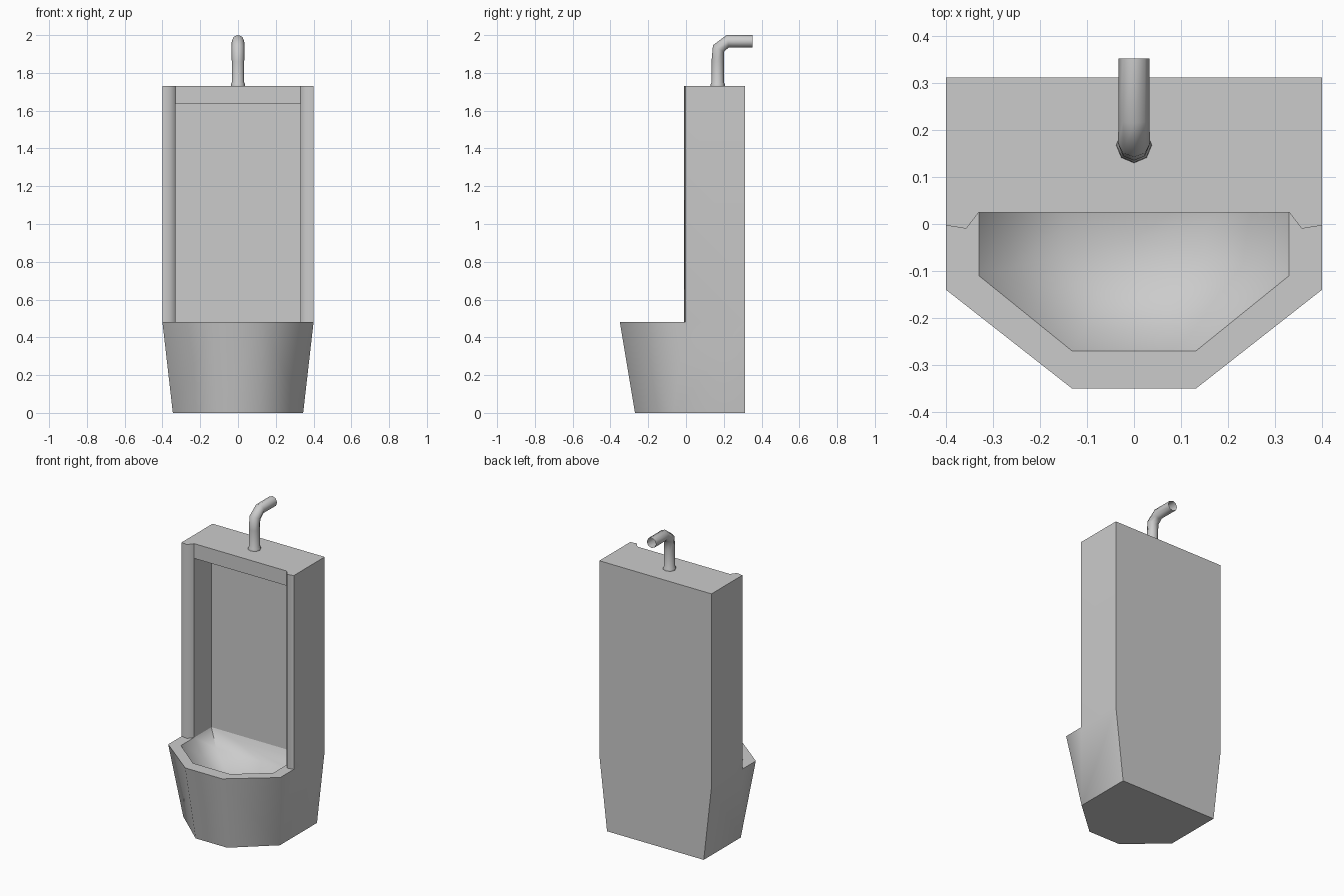
import bpy, bmesh, math
from mathutils import Vector

old = bpy.data.objects.get("Cube")
if old:
    bpy.data.objects.remove(old, do_unlink=True)

grey = bpy.data.materials.new("light_grey_ceramic")
grey.use_nodes = True
colour = (0.6, 0.6, 0.6, 1)
grey.diffuse_color = colour
grey.node_tree.nodes["Principled BSDF"].inputs["Base Color"].default_value = colour


def finish(bm, name, angle):
    """Weld the faces, make the object and smooth it by angle."""
    bmesh.ops.remove_doubles(bm, verts=bm.verts, dist=0.0005)
    bmesh.ops.recalc_face_normals(bm, faces=bm.faces)
    mesh = bpy.data.meshes.new(name)
    bm.to_mesh(mesh)
    bm.free()
    mesh.materials.append(grey)
    obj = bpy.data.objects.new(name, mesh)
    bpy.context.collection.objects.link(obj)
    bpy.ops.object.select_all(action='DESELECT')
    obj.select_set(True)
    bpy.context.view_layer.objects.active = obj
    bpy.ops.object.shade_smooth_by_angle(angle=math.radians(angle))
    return obj


def mirrored(half):
    """Right half of an outline followed by its left half, in order."""
    return half + [(-x, y) for x, y in reversed(half)]


def at(points, z):
    return [(x, y, z) for x, y in points]


# Heights and right-hand halves of the outlines
RIM, LINTEL, TOP = 0.48, 1.635, 1.73
BACK, NICHE = 0.312, 0.2
foot = [(0.345, BACK), (0.345, -0.065), (0.113, -0.27)]
corner, ridge, jamb = (0.4, -0.003), (0.357, -0.01), (0.33, 0.025)
outer = [(0.4, BACK), (0.4, -0.14), (0.132, -0.35)]
inner = [(0.33, NICHE), jamb, (0.33, -0.11), (0.132, -0.27)]

bm = bmesh.new()


def face(points):
    return bm.faces.new([bm.verts.new(p) for p in points])


def both(points):
    """One face and its mirror image."""
    face(points)
    face([(-x, y, z) for x, y, z in points])


# Tapered base
face(at(mirrored(foot), 0))
both(at(foot[:2], 0) + at([outer[1], corner, outer[0]], RIM))
both(at(foot[1:], 0) + at([outer[2], outer[1]], RIM))
for (x0, y0), (x1, y1) in ((foot[0], outer[0]), (foot[2], outer[2])):
    face([(-x0, y0, 0), (x0, y0, 0), (x1, y1, RIM), (-x1, y1, RIM)])

# Flat rim of the basin
both(at([corner, outer[1], inner[2], jamb, ridge], RIM))
both(at([outer[1], outer[2], inner[3], inner[2]], RIM))
face(at([outer[2], (-0.132, -0.35), (-0.132, -0.27), inner[3]], RIM))

# Tall column with moulded front edges
for a, b in ((outer[0], corner), (corner, ridge)):
    both(at([a, b], RIM) + at([b, a], TOP))
both(at([ridge, jamb], RIM) + at([jamb], LINTEL) + at([jamb, ridge], TOP))
face(at(mirrored([outer[0]]), RIM) + at(reversed(mirrored([outer[0]])), TOP))
face(at(mirrored([outer[0], corner, ridge, jamb]), TOP))

# Recessed niche and lintel
deep, near = mirrored([inner[0]]), mirrored([jamb])
both(at([jamb, inner[0]], RIM) + at([inner[0], jamb], LINTEL))
face(at(deep, RIM) + at(deep[::-1], LINTEL))
face(at(near, LINTEL) + at(deep[::-1], LINTEL))
face(at(near, LINTEL) + at(near[::-1], TOP))

# Rounded bowl sinking below the rim
loop = mirrored(inner)


def bowl_ring(scale, z):
    return [(x * scale, -0.03 + (y + 0.03) * scale, z) for x, y in loop]


rings = [bowl_ring(1, RIM), bowl_ring(0.8, 0.38), bowl_ring(0.45, 0.31)]
for low, high in zip(rings[1:], rings):
    for i in range(len(loop)):
        j = (i + 1) % len(loop)
        face([high[i], high[j], low[j], low[i]])
for i in range(len(loop)):
    face([rings[-1][i], rings[-1][(i + 1) % len(loop)], (0, -0.03, 0.29)])

body = finish(bm, "urinal_body", 62)

# Crisp edges around the niche opening and bowl
for edge in body.data.edges:
    ends = [body.data.vertices[i].co for i in edge.vertices]
    if all(abs(p.x) < 0.335 and p.z > RIM - 0.01 and -0.3 < p.y < 0.21 for p in ends):
        edge.use_edge_sharp = True

# Bent supply pipe, open at the wall end: y, z, radius, tilt of the section
path = [(0.168, TOP, 0.038, 0), (0.168, 1.742, 0.037, 0), (0.168, 1.75, 0.033, 0),
        (0.168, 1.86, 0.033, 0), (0.172, 1.929, 0.034, 30),
        (0.221, 1.968, 0.033, 80), (0.352, 1.967, 0.033, 90)]
SIDES = 8
bm = bmesh.new()
sections = []
for y, z, r, tilt in path:
    t = math.radians(tilt)
    across = Vector((0, -math.cos(t), math.sin(t)))
    sections.append([bm.verts.new(Vector((0, y, z)) + r * (
        across * math.cos(k * math.tau / SIDES) + Vector((1, 0, 0)) * math.sin(k * math.tau / SIDES)))
        for k in range(SIDES)])
for a, b in zip(sections, sections[1:]):
    for k in range(SIDES):
        n = (k + 1) % SIDES
        bm.faces.new((a[k], a[n], b[n], b[k]))
finish(bm, "supply_pipe", 62)
